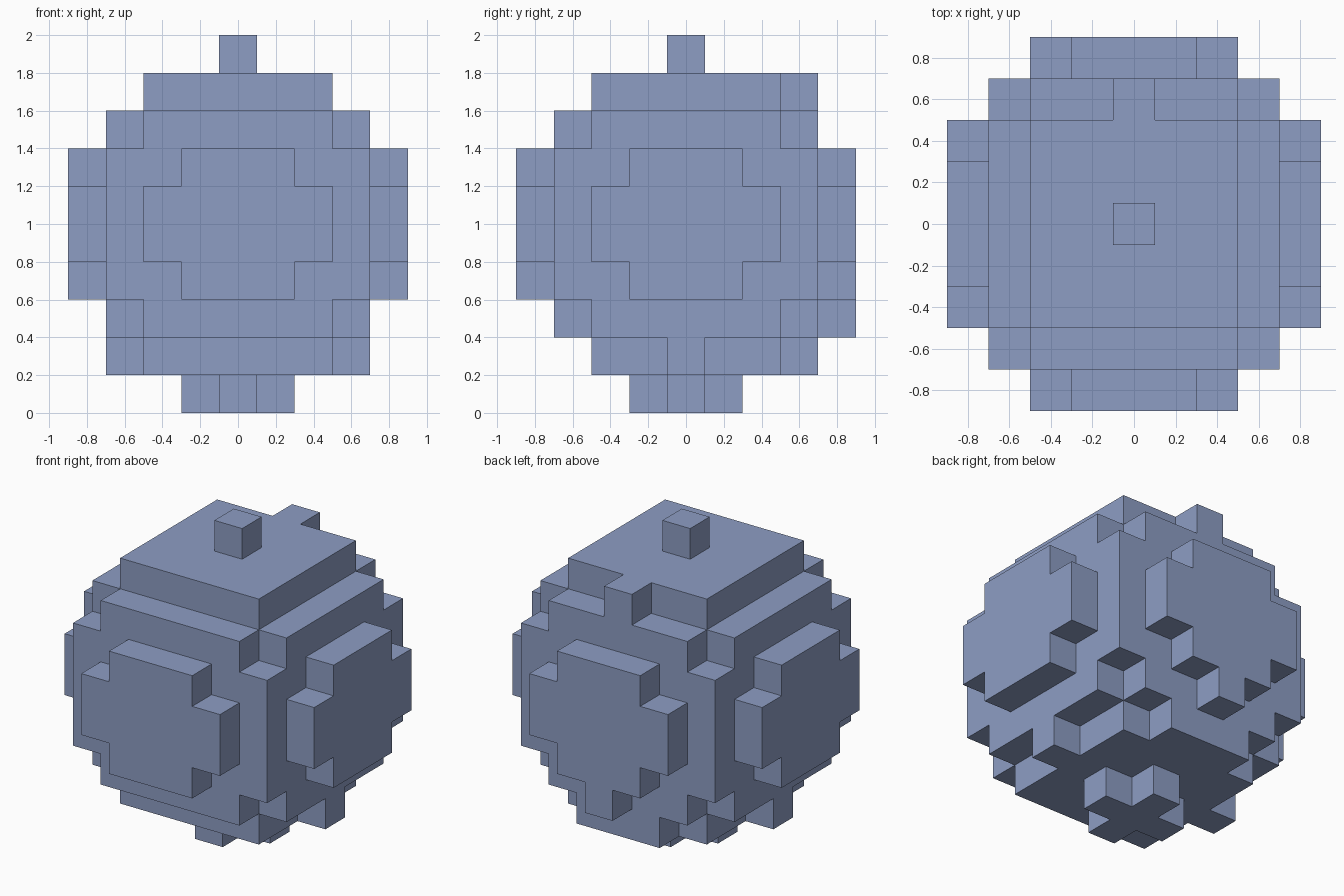
import bpy
import bmesh
import math
from mathutils import Vector

default = bpy.data.objects.get("Cube")
if default:
    bpy.data.objects.remove(default, do_unlink=True)

CELL = 0.2

blue = bpy.data.materials.new("slate_blue")
blue.use_nodes = True
colour = (0.27, 0.34, 0.55, 1)
blue.diffuse_color = colour
blue.node_tree.nodes["Principled BSDF"].inputs["Base Color"].default_value = colour


def block(x, y, z):
    """Cells in inclusive ranges, counted from the centre column and the ground."""
    return {(i, j, k)
            for i in range(x[0], x[1] + 1)
            for j in range(y[0], y[1] + 1)
            for k in range(z[0], z[1] + 1)}


def cross(a, b, z):
    """Plus-shaped slab with arms of half-length a and half-width b."""
    return block((-a, a), (-b, b), z) | block((-b, b), (-a, a), z)


def build(name, cells):
    """Skin a set of cells with its outer faces only, merged into flat panels."""
    bm = bmesh.new()
    for cell in cells:
        for axis in range(3):
            for sign in (-1, 1):
                step = [0, 0, 0]
                step[axis] = sign
                if tuple(c + s for c, s in zip(cell, step)) in cells:
                    continue
                u, v = Vector(), Vector()
                u[(axis + 1) % 3] = 0.5
                v[(axis + 2) % 3] = 0.5 * sign
                centre = Vector(cell) + Vector(step) / 2 + Vector((0, 0, 0.5))
                corners = (-u - v, u - v, u + v, v - u)
                bm.faces.new([bm.verts.new((centre + c) * CELL) for c in corners])
    bmesh.ops.remove_doubles(bm, verts=bm.verts, dist=0.001)
    bmesh.ops.dissolve_limit(bm, angle_limit=math.radians(1),
                             verts=bm.verts, edges=bm.edges)
    mesh = bpy.data.meshes.new(name)
    bm.to_mesh(mesh)
    bm.free()
    mesh.materials.append(blue)
    obj = bpy.data.objects.new(name, mesh)
    bpy.context.collection.objects.link(obj)


# Stepped round body, widest in the middle
body = block((-3, 3), (-3, 3), (3, 6))
for level in (2, 7):
    body |= cross(3, 2, (level, level))
for level in (1, 8):
    body |= block((-2, 2), (-2, 2), (level, level))
# Knobs on the lower sides, lower back ledge and upper back knob
body |= block((-3, 3), (0, 0), (1, 1))
body |= block((-1, 1), (3, 3), (1, 1))
body |= block((0, 0), (3, 3), (8, 8))
build("body", body)

# Raised pad on each of the four sides
pad = block((-2, 2), (-4, -4), (4, 5)) | block((-1, 1), (-4, -4), (3, 6))
build("front_pad", pad)
build("left_pad", {(-j, i, k) for i, j, k in pad})
build("right_pad", {(j, -i, k) for i, j, k in pad})
# The back pad has a tab hanging from its lower edge
build("back_pad", {(-i, -j, k) for i, j, k in pad} | {(0, 4, 2)})

# Stem on top and cross-shaped foot below
build("top_stem", {(0, 0, 9)})
build("foot", cross(1, 0, (0, 0)))
